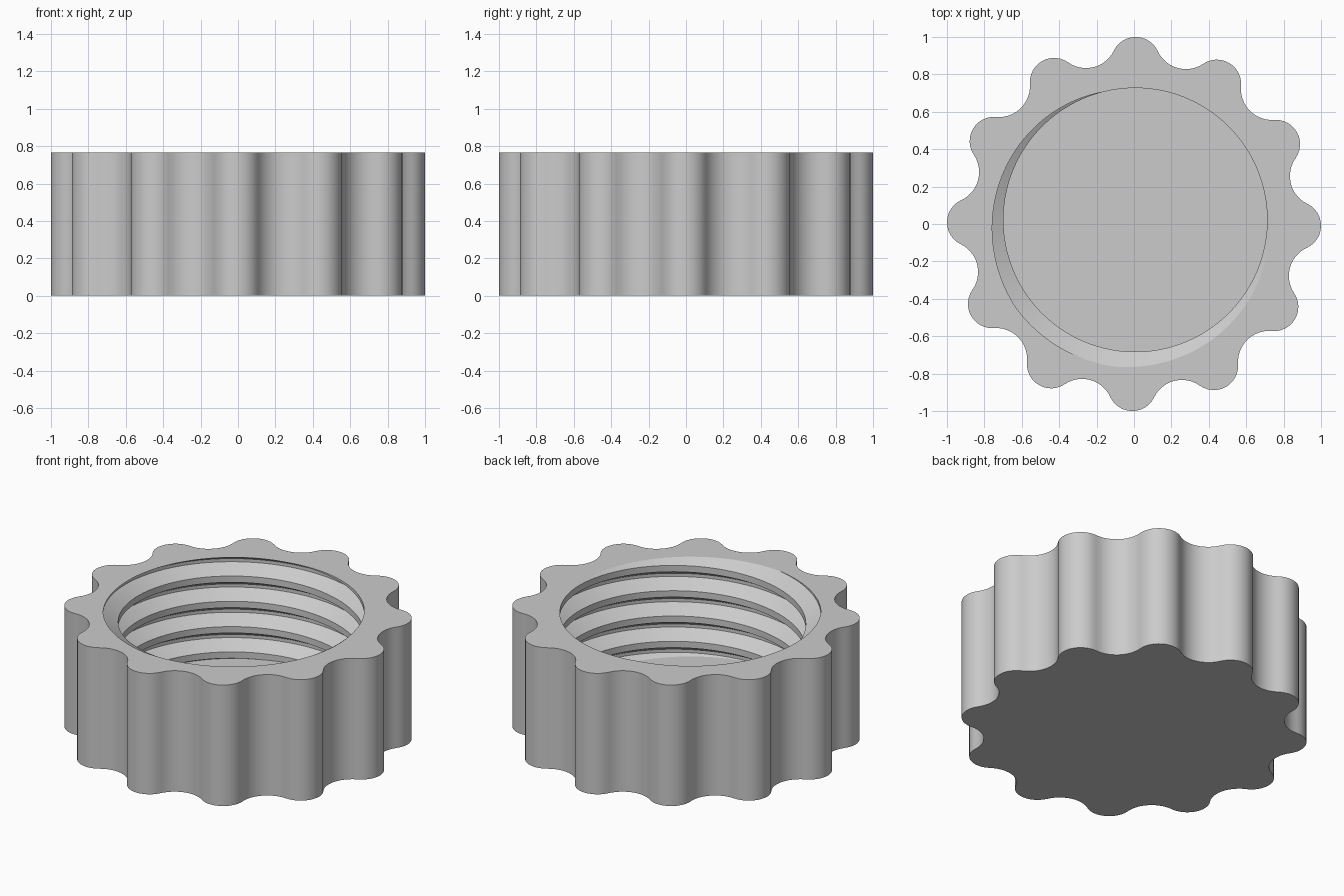
import bpy, bmesh
from math import sin, cos, pi, tau, radians, atan2, hypot

if "Cube" in bpy.data.objects:
    bpy.data.objects.remove(bpy.data.objects["Cube"])

HEIGHT, FLOOR = 0.765, 0.13
LOBES, LOBE_DIST, LOBE_R = 12, 0.87, 0.13
VALLEY_R = 0.166
VALLEY_DIST = 0.866 + VALLEY_R
SPIN = radians(-0.6)
PITCH, CREST, DEPTH, TURNS = 0.16, 0.705, 0.087, 6
THREAD_START = radians(14)
BORE_X, BORE_Y = 0.007, 0.022
BREAKS = (0, 0.25, 0.5625, 0.6875)     # crest, flank, root, flank


def grip_outline(steps=12):
    """Rounded lobes joined by tangent concave arcs."""
    half = pi / LOBES
    vx, vy = VALLEY_DIST * cos(half), VALLEY_DIST * sin(half)
    lean = atan2(vy, vx - LOBE_DIST)
    points = []
    for i in range(LOBES):
        turn = SPIN + i * tau / LOBES
        local = []
        for s in range(steps):
            a = -lean + 2 * lean * s / steps
            local.append((LOBE_DIST + LOBE_R * cos(a), LOBE_R * sin(a)))
        for s in range(steps):
            a = lean + pi + 2 * (half - lean) * s / steps
            local.append((vx + VALLEY_R * cos(a), vy + VALLEY_R * sin(a)))
        points += [(hypot(x, y), atan2(y, x) + turn) for x, y in local]
    return points


def thread_radius(turn, z):
    """Truncated V thread, right handed."""
    u = (turn + (HEIGHT - z) / PITCH) % 1
    flank = BREAKS[2] - BREAKS[1]
    rise = (u - BREAKS[1]) / flank
    fall = (1 - u) / flank
    return CREST + DEPTH * max(0, min(rise, fall, 1))


def column(bm, r, theta):
    """One vertical slice, from the outer foot over the rim down to the floor."""
    c, s = cos(theta), sin(theta)
    turn = (theta - THREAD_START) / tau
    verts = [bm.verts.new((r * c, r * s, z)) for z in (0, HEIGHT)]
    levels = [HEIGHT - PITCH * (k + b - turn)
              for k in range(-1, TURNS) for b in BREAKS]
    for z in [HEIGHT] + levels + [FLOOR]:
        z = max(FLOOR, min(HEIGHT, z))
        q = thread_radius(turn, z)
        verts.append(bm.verts.new((q * c + BORE_X, q * s + BORE_Y, z)))
    return verts


# Knob-edged cap with threaded bore
bm = bmesh.new()
outline = grip_outline()
outline.append((outline[0][0], outline[0][1] + tau))
cols = [column(bm, r, t) for r, t in outline]
for a, b in zip(cols, cols[1:]):
    for i in range(len(a) - 1):
        bm.faces.new((a[i], b[i], b[i + 1], a[i + 1]))
bm.faces.new([c[0] for c in reversed(cols[:-1])])
bm.faces.new([c[-1] for c in cols[:-1]])
bmesh.ops.remove_doubles(bm, verts=bm.verts, dist=0.00002)
bmesh.ops.dissolve_degenerate(bm, edges=bm.edges, dist=0.00002)
bmesh.ops.recalc_face_normals(bm, faces=bm.faces)

mesh = bpy.data.meshes.new("threaded_cap")
bm.to_mesh(mesh)
bm.free()
cap = bpy.data.objects.new("threaded_cap", mesh)
bpy.context.collection.objects.link(cap)

# Plain grey plastic
grey = bpy.data.materials.new("grey_plastic")
grey.use_nodes = True
colour = (0.6, 0.6, 0.6, 1)
grey.diffuse_color = colour
grey.node_tree.nodes["Principled BSDF"].inputs["Base Color"].default_value = colour
mesh.materials.append(grey)

bpy.ops.object.select_all(action="DESELECT")
cap.select_set(True)
bpy.context.view_layer.objects.active = cap
bpy.ops.object.shade_smooth_by_angle(angle=radians(28))
